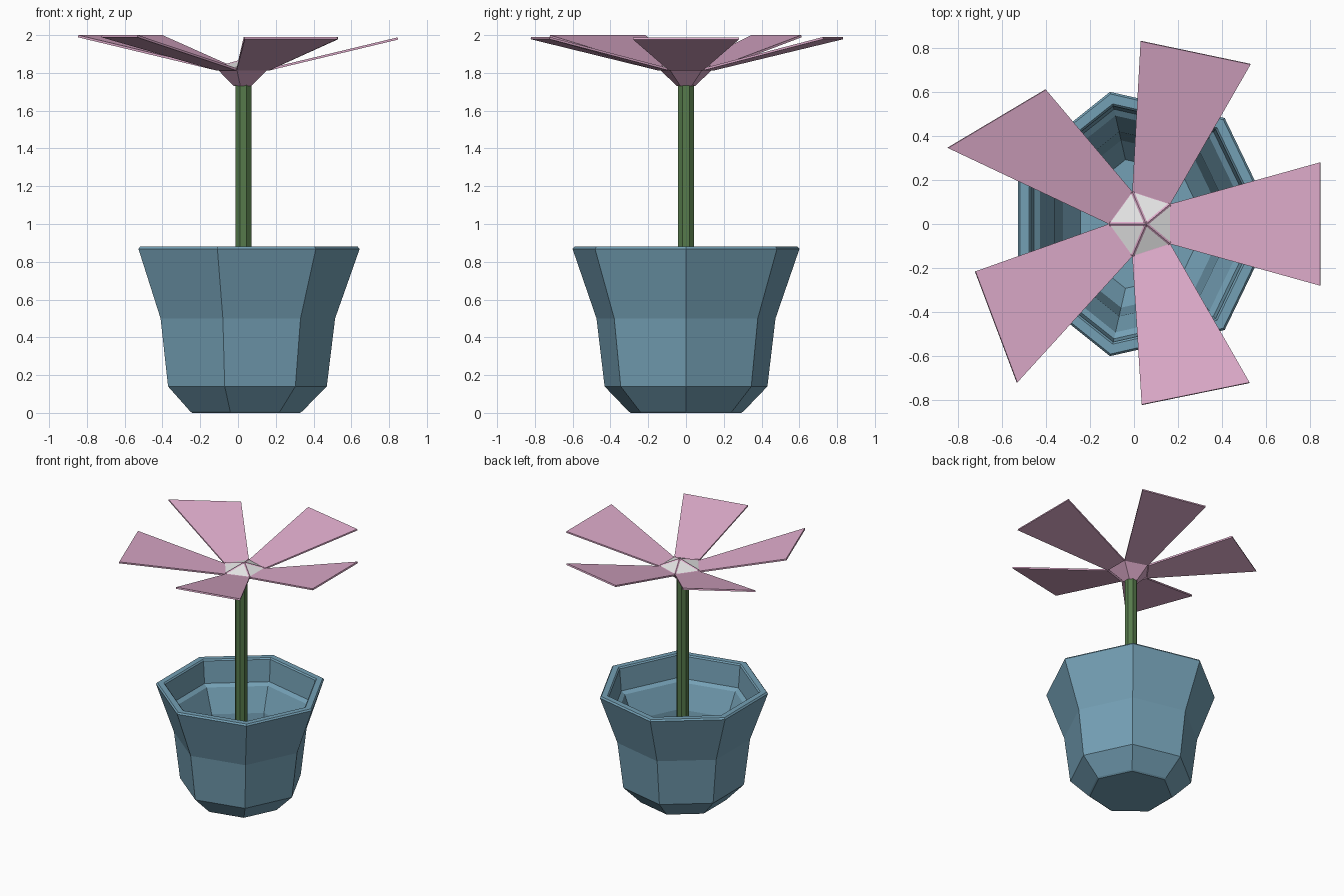
import bpy, bmesh, math
from mathutils import Vector

if "Cube" in bpy.data.objects:
    bpy.data.objects.remove(bpy.data.objects["Cube"])

CX = 0.028  # axis shared by the pot and the stem


def srgb(r, g, b):
    return tuple((c / 255 / 12.92) if c < 10 else ((c / 255 + 0.055) / 1.055) ** 2.4
                 for c in (r, g, b)) + (1.0,)


def material(name, *rgb):
    m = bpy.data.materials.new(name)
    m.diffuse_color = srgb(*rgb)
    m.use_nodes = True
    m.node_tree.nodes["Principled BSDF"].inputs["Base Color"].default_value = m.diffuse_color
    return m


BLUE = material("pot blue", 116, 160, 181)
GREEN = material("stem green", 86, 122, 75)
PINK = material("petal pink", 220, 170, 201)
WHITE = material("centre white", 230, 230, 230)


def make(name, verts, faces, mat):
    bm = bmesh.new()
    vs = [bm.verts.new(v) for v in verts]
    for f in faces:
        bm.faces.new([vs[i] for i in f])
    bmesh.ops.recalc_face_normals(bm, faces=bm.faces)
    me = bpy.data.meshes.new(name)
    bm.to_mesh(me)
    bm.free()
    me.materials.append(mat)
    ob = bpy.data.objects.new(name, me)
    bpy.context.collection.objects.link(ob)
    return ob


def ring(cx, r, z, n, start=0.0):
    return [Vector((cx + r * math.cos(start + i * math.tau / n),
                    r * math.sin(start + i * math.tau / n), z)) for i in range(n)]


def loft(name, rings, mat):
    """Skin a stack of equal rings and cap both ends."""
    n = len(rings[0])
    faces = [(k * n + i, k * n + (i + 1) % n, (k + 1) * n + (i + 1) % n, (k + 1) * n + i)
             for k in range(len(rings) - 1) for i in range(n)]
    last = (len(rings) - 1) * n
    faces += [tuple(range(n)), tuple(range(last, last + n))]
    return make(name, [v for r in rings for v in r], faces, mat)


# Pot: seven-sided profile, up the outside, over the rim and down the inside
profile = [(0.300, 0.0), (0.312, 0.008), (0.442, 0.14), (0.486, 0.50), (0.616, 0.868),
           (0.606, 0.88), (0.560, 0.88), (0.550, 0.87), (0.535, 0.70), (0.505, 0.68),
           (0.430, 0.50), (0.390, 0.17), (0.300, 0.07)]
loft("pot", [ring(CX, r, z, 7) for r, z in profile], BLUE)

# Stem
loft("stem", [ring(CX, 0.046, z, 8, math.pi / 8) for z in (0.07, 1.735)], GREEN)

# Flower base flaring from the stem to the five-sided hub
HX = 0.04
hub = ring(HX, 0.155, 1.825, 5, math.pi / 5)
loft("flower_base", [ring(CX, 0.05, 1.73, 5, math.pi / 5), hub], PINK)

# White centre: low pyramid with pink ribs along its edges
apex = Vector((0.055, 0, 1.875))
base = ring(HX, 0.152, 1.828, 5, math.pi / 5)
make("flower_centre", base + [apex],
     [(i, (i + 1) % 5, 5) for i in range(5)] + [(0, 1, 2, 3, 4)], WHITE)
for i, b in enumerate(base):
    d = apex - b
    side = d.cross(Vector((0, 0, 1))).normalized() * 0.008
    up = Vector((0, 0, 0.006))
    make(f"centre_rib_{i + 1}",
         [b - side, b + side, b + up, apex - side, apex + side, apex + up],
         [(0, 1, 2), (3, 4, 5), (0, 1, 4, 3), (1, 2, 5, 4), (2, 0, 3, 5)], PINK)

# Petals: each widens from one hub edge to a tip edge (x, y, x, y, z)
tips = [(0.53, 0.725, 0.03, 0.83, 1.99), (-0.40, 0.61, -0.845, 0.345, 2.0),
        (-0.72, -0.215, -0.53, -0.72, 2.0), (0.035, -0.82, 0.525, -0.72, 1.99),
        (0.845, -0.28, 0.845, 0.28, 1.988)]
for i, (x1, y1, x2, y2, z) in enumerate(tips):
    a, b = hub[i], hub[(i + 1) % 5]
    top = [a, Vector((x1, y1, z)), Vector((x2, y2, z)), b]
    normal = (top[1] - a).cross(b - a).normalized()
    if normal.z < 0:
        normal = -normal
    bottom = [v - normal * 0.012 for v in top]
    loft(f"petal_{i + 1}", [bottom, top], PINK)
